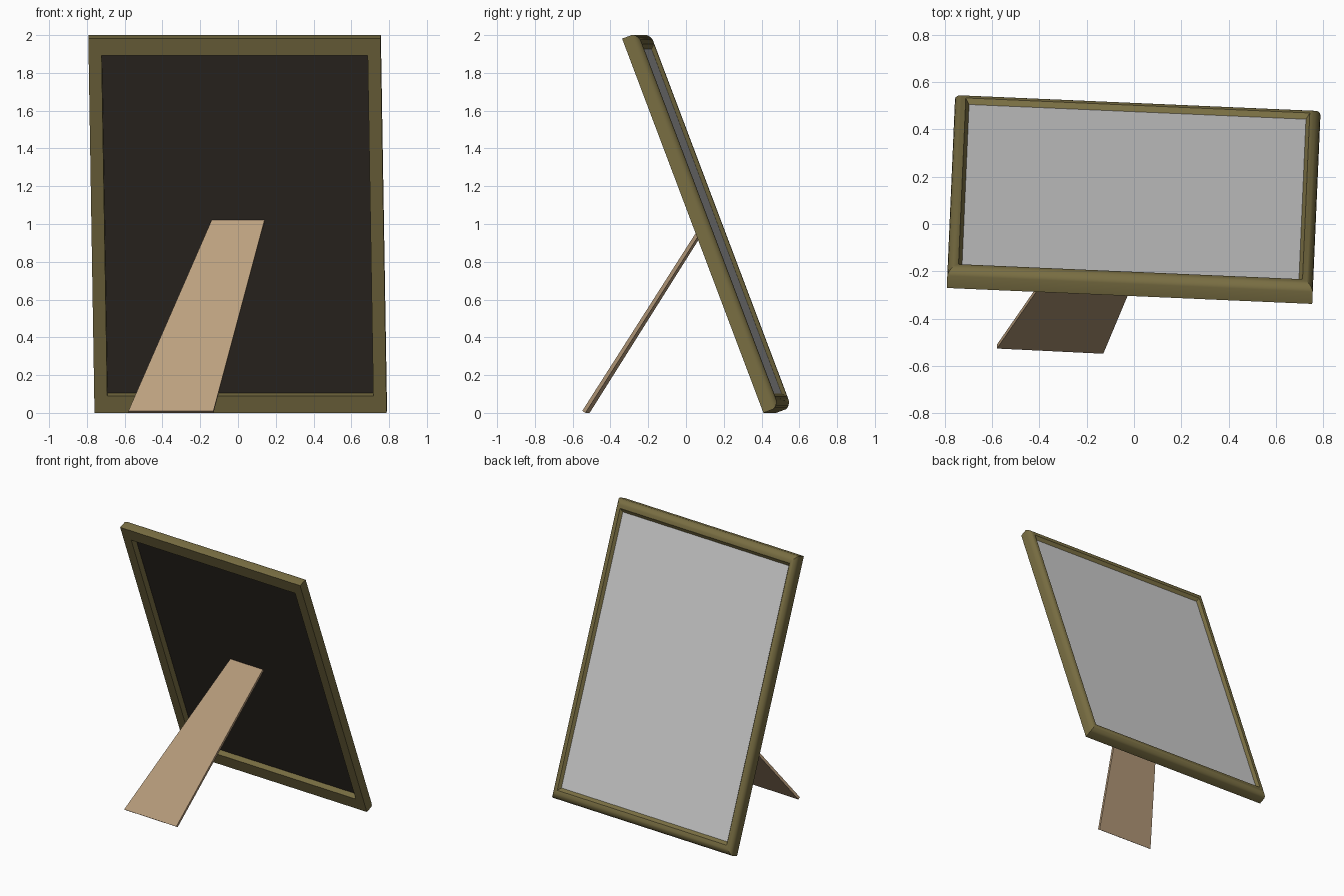
import bpy, bmesh, math
from mathutils import Matrix, Vector

if "Cube" in bpy.data.objects:
    bpy.data.objects.remove(bpy.data.objects["Cube"])

W, L = 1.548, 2.118           # outer frame size
KX = 0.72                     # side rails are narrower than top and bottom rails
# local axes: x right, y up the frame, -z towards the glass side
TILT = Matrix.LocRotScale(Vector((0.0135, 0.4435, 0)), None, None) @ \
    Matrix.Rotation(math.radians(-2.5), 4, 'Z') @ Matrix.Rotation(math.radians(110.7), 4, 'X')


def material(name, rgb):
    m = bpy.data.materials.new(name)
    m.diffuse_color = (*rgb, 1)
    m.use_nodes = True
    m.node_tree.nodes["Principled BSDF"].inputs["Base Color"].default_value = m.diffuse_color
    return m


def make(name, bm, mat=None, matrix=Matrix()):
    bmesh.ops.recalc_face_normals(bm, faces=bm.faces)
    me = bpy.data.meshes.new(name)
    bm.to_mesh(me)
    bm.free()
    ob = bpy.data.objects.new(name, me)
    bpy.context.collection.objects.link(ob)
    ob.matrix_world = matrix
    if mat:
        me.materials.append(mat)
    return ob


def panel(name, d0, d1, inset, mat=None):
    bm = bmesh.new()
    bmesh.ops.create_cube(bm, size=1)
    bmesh.ops.scale(bm, vec=(W - 2 * inset * KX, L - 2 * inset, d1 - d0), verts=bm.verts)
    bmesh.ops.translate(bm, vec=(0, L / 2, -(d0 + d1) / 2), verts=bm.verts)
    return make(name, bm, mat, TILT)


olive = material("olive_wood", (0.19, 0.155, 0.055))
dark = material("dark_backing", (0.03, 0.024, 0.019))
tan = material("tan_card", (0.50, 0.35, 0.21))

# mitred moulding: (inset from outer edge, depth from back)
profile = [(0, 0), (0, .055), (.004, .065), (.012, .074), (.024, .082), (.038, .087),
           (.052, .088), (.063, .086), (.085, .064), (.096, .058), (.096, 0)]
bm = bmesh.new()
rings = []
for sx, sy in ((-1, -1), (1, -1), (1, 1), (-1, 1)):
    rings.append([bm.verts.new((sx * (W / 2 - s * KX), L / 2 + sy * (L / 2 - s), -d))
                  for s, d in profile])
n = len(profile)
for i in range(4):
    a, b = rings[i], rings[(i + 1) % 4]
    for j in range(n):
        k = (j + 1) % n
        bm.faces.new((a[j], b[j], b[k], a[k]))
frame = make("frame", bm, olive, TILT)
bpy.context.view_layer.objects.active = frame
frame.select_set(True)
bpy.ops.object.shade_smooth_by_angle(angle=math.radians(30))

# glass and backing board
panel("glass", .056, .065, .082)
panel("backing_board", .045, .055, .09, dark)

# tapered easel leg
bm = bmesh.new()
outer = [(-.58, -.527, .011), (-.13, -.549, .011), (.14, .095, 1.02), (-.14, .108, 1.02)]
face = bm.faces.new([bm.verts.new(p) for p in outer])
ext = bmesh.ops.extrude_face_region(bm, geom=[face], use_keep_orig=True)
new = [v for v in ext["geom"] if isinstance(v, bmesh.types.BMVert)]
bmesh.ops.translate(bm, vec=(0, .0168, -.011), verts=new)
make("easel_leg", bm, tan)
